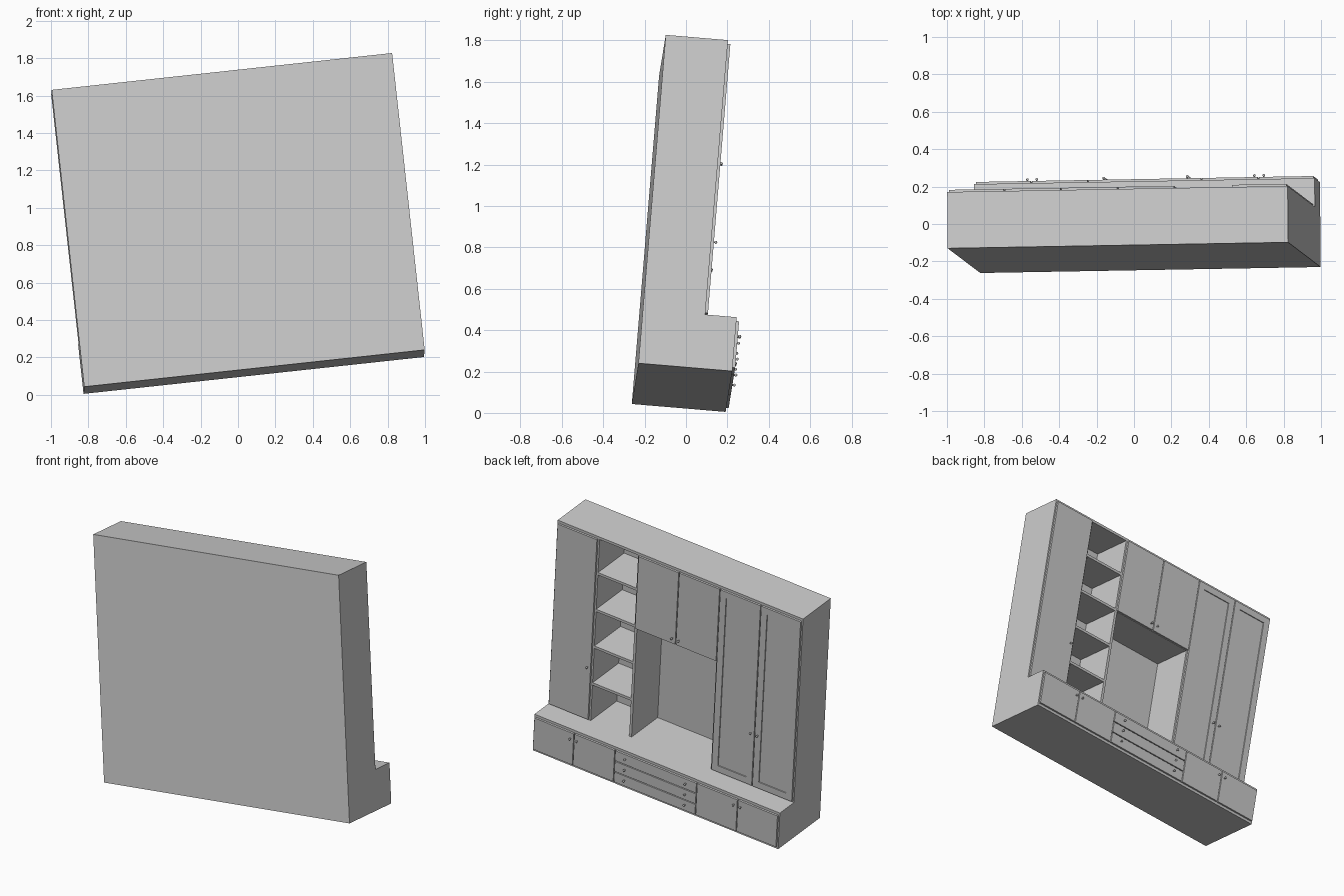
import bpy, bmesh
from mathutils import Matrix, Vector

if "Cube" in bpy.data.objects:
    bpy.data.objects.remove(bpy.data.objects["Cube"], do_unlink=True)

# One plain grey finish
grey = bpy.data.materials.new("matte_grey")
grey.use_nodes = True
colour = (0.6, 0.6, 0.6, 1)
grey.diffuse_color = colour
grey.node_tree.nodes["Principled BSDF"].inputs["Base Color"].default_value = colour

# The unit is built upright (width, depth, height) and then leaned over
across = Vector((0.994, 0.0175, 0.1076)).normalized()
up = Vector((-0.1092, 0.0824, 0.9906))
up = (up - across * up.dot(across)).normalized()
out = up.cross(across)
tilt = Matrix.Translation((-0.822, -0.262, 0.043)) @ Matrix((across, out, up)).transposed().to_4x4()

WIDTH, HEIGHT, BASE = 1.831, 1.602, 0.263
DEEP, SHALLOW, BOARD, DOOR = 0.455, 0.302, 0.018, 0.013
MOD = WIDTH / 6
BAY = (HEIGHT - BASE) / 5
GAP, EDGE = 0.003, 0.015


def finish(bm, name):
    mesh = bpy.data.meshes.new(name)
    bm.to_mesh(mesh)
    bm.free()
    mesh.materials.append(grey)
    obj = bpy.data.objects.new(name, mesh)
    bpy.context.collection.objects.link(obj)
    obj.matrix_world = tilt
    return obj


def box(name, low, high, recess=0):
    low, high = Vector(low), Vector(high)
    bm = bmesh.new()
    place = Matrix.Translation((low + high) / 2) @ Matrix.Diagonal(high - low).to_4x4()
    bmesh.ops.create_cube(bm, size=1, matrix=place)
    if recess:
        bm.normal_update()
        face = max(bm.faces, key=lambda f: f.calc_center_median().y)
        bmesh.ops.inset_region(bm, faces=[face], thickness=recess, use_even_offset=True)
        ring = bmesh.ops.inset_region(bm, faces=[face], thickness=0.0005, use_even_offset=True)
        for v in face.verts:
            v.co.y -= 0.006
    return finish(bm, name)


def front(name, u0, u1, w0, w1, v, recess=0):
    box(name, (u0 + GAP, v, w0 + GAP), (u1 - GAP, v + DOOR, w1 - GAP), recess)


def knob(name, u, w, v):
    bm = bmesh.new()
    turn = Matrix.Rotation(-1.5708, 4, 'X')
    base = Matrix.Translation((u, v + DOOR, w))
    bmesh.ops.create_cone(bm, cap_ends=True, segments=12, radius1=0.004, radius2=0.004,
                          depth=0.012, matrix=base @ Matrix.Translation((0, 0.006, 0)) @ turn)
    bmesh.ops.create_uvsphere(bm, u_segments=12, v_segments=8, radius=0.007,
                              matrix=base @ Matrix.Translation((0, 0.012, 0)))
    for f in bm.faces:
        f.smooth = len(f.verts) < 5
    finish(bm, name)


# Carcass: base chest, back, top and upright boards
box("base_chest", (0, 0, 0), (WIDTH, DEEP, BASE))
box("back_panel", (0, 0, BASE), (WIDTH, BOARD, HEIGHT))
box("top_board", (0, BOARD, HEIGHT - BOARD), (WIDTH, SHALLOW, HEIGHT))
for i in (0, 1, 2, 4, 5, 6):
    u = min(max(i * MOD - BOARD / 2, 0), WIDTH - BOARD)
    box("upright_board", (u, BOARD, BASE), (u + BOARD, SHALLOW, HEIGHT - BOARD))

# Open shelves and the floor of the upper cupboard
for i in range(1, 5):
    w = BASE + i * BAY
    box("shelf", (4 * MOD + BOARD / 2, BOARD, w - BOARD / 2),
        (5 * MOD - BOARD / 2, SHALLOW, w + BOARD / 2))
cupboard = BASE + 3 * BAY
box("cupboard_floor", (2 * MOD, BOARD, cupboard - BOARD / 2),
    (4 * MOD, SHALLOW, cupboard + BOARD / 2))

# Tall doors: a recessed pair and a plain single one
top = HEIGHT - EDGE
handle = BASE + 0.385
front("tall_door", 0.006, MOD, BASE + 0.006, top, SHALLOW, 0.045)
front("tall_door", MOD, 2 * MOD, BASE + 0.006, top, SHALLOW, 0.045)
front("plain_tall_door", 5 * MOD, WIDTH - 0.006, BASE + 0.006, top, SHALLOW)
for u in (MOD - 0.025, MOD + 0.025, 5 * MOD + 0.025):
    knob("tall_door_knob", u, handle, SHALLOW)

# Upper cupboard doors
for side in (-1, 1):
    u0, u1 = sorted((3 * MOD, (3 + side) * MOD))
    front("cupboard_door", u0, u1, cupboard - BOARD / 2, top, SHALLOW)
    knob("cupboard_knob", 3 * MOD + side * 0.025, cupboard + 0.033, SHALLOW)

# Base doors in pairs at both ends
low, high = EDGE, BASE - EDGE
for centre in (MOD, 5 * MOD):
    for side in (-1, 1):
        u0, u1 = sorted((centre, centre + side * MOD))
        front("base_door", max(u0, 0.006), min(u1, WIDTH - 0.006), low, high, DEEP)
        knob("base_door_knob", centre + side * 0.025, BASE - 0.06, DEEP)

# Three wide drawers in the middle
step = (high - low) / 3
for i in range(3):
    front("drawer", 2 * MOD, 4 * MOD, low + i * step, low + (i + 1) * step, DEEP)
    for u in (2 * MOD + 0.08, 4 * MOD - 0.08):
        knob("drawer_knob", u, low + (i + 0.55) * step, DEEP)
